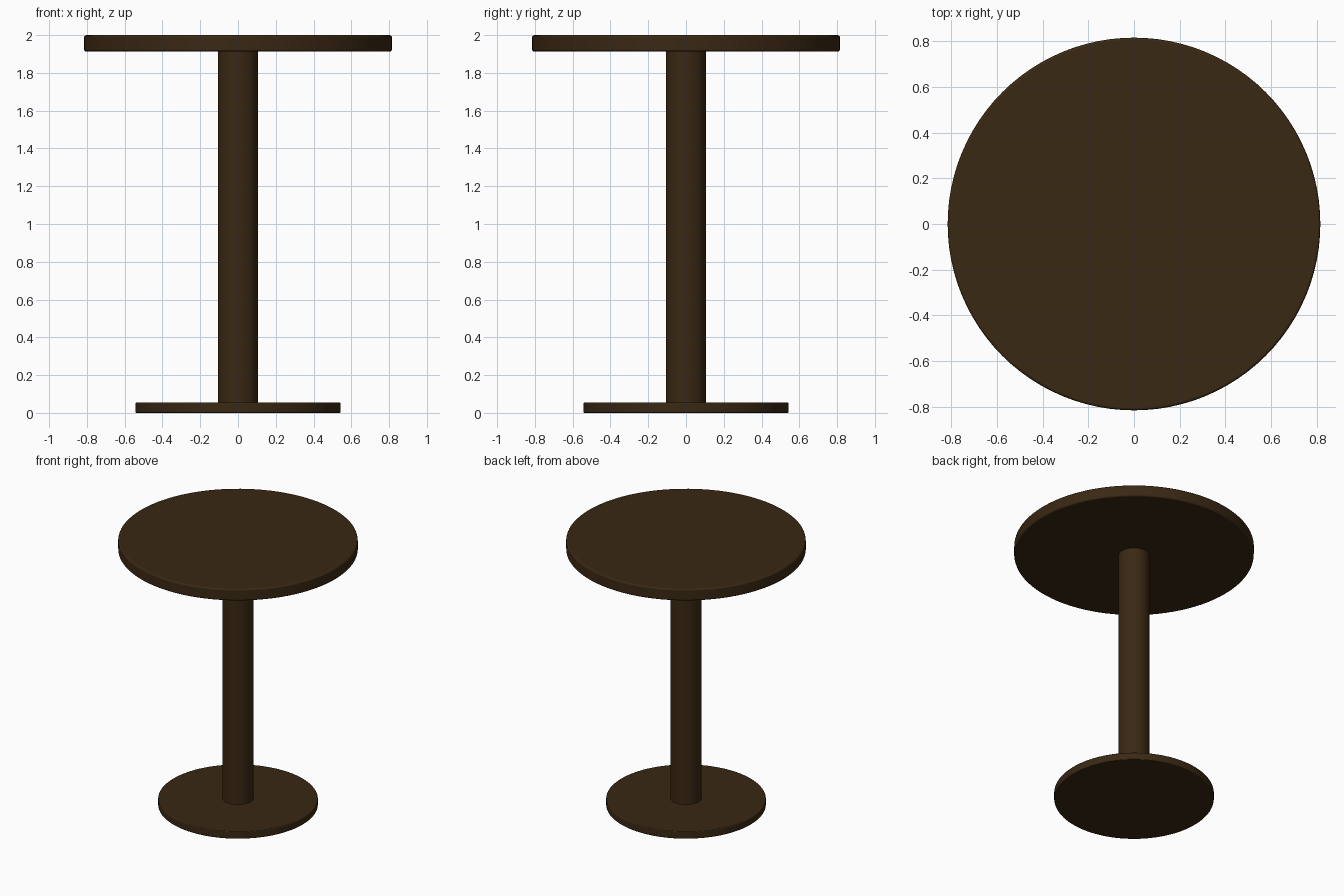
import bpy

if "Cube" in bpy.data.objects:
    bpy.data.objects.remove(bpy.data.objects["Cube"])

wood = bpy.data.materials.new("dark_brown_wood")
wood.diffuse_color = (0.042, 0.021, 0.0065, 1.0)
wood.use_nodes = True
wood.node_tree.nodes["Principled BSDF"].inputs["Base Color"].default_value = wood.diffuse_color


def disc(name, radius, z0, z1, bevel=0.0, sides=96):
    """Upright cylinder from z0 to z1 with optionally rounded rims."""
    bpy.ops.mesh.primitive_cylinder_add(
        vertices=sides, radius=radius, depth=z1 - z0, location=(0, 0, (z0 + z1) / 2))
    obj = bpy.context.object
    obj.name = name
    obj.data.materials.append(wood)
    bpy.ops.object.shade_smooth_by_angle()
    if bevel:
        mod = obj.modifiers.new("rounded_rim", 'BEVEL')
        mod.width = bevel
        mod.segments = 3
        mod.limit_method = 'ANGLE'
        mod.harden_normals = True
    return obj


# Foot plate, column and round top
disc("base_plate", 0.543, 0.0, 0.055, bevel=0.006)
disc("column", 0.107, 0.05, 1.92, sides=64)
disc("table_top", 0.815, 1.913, 2.0, bevel=0.012)
